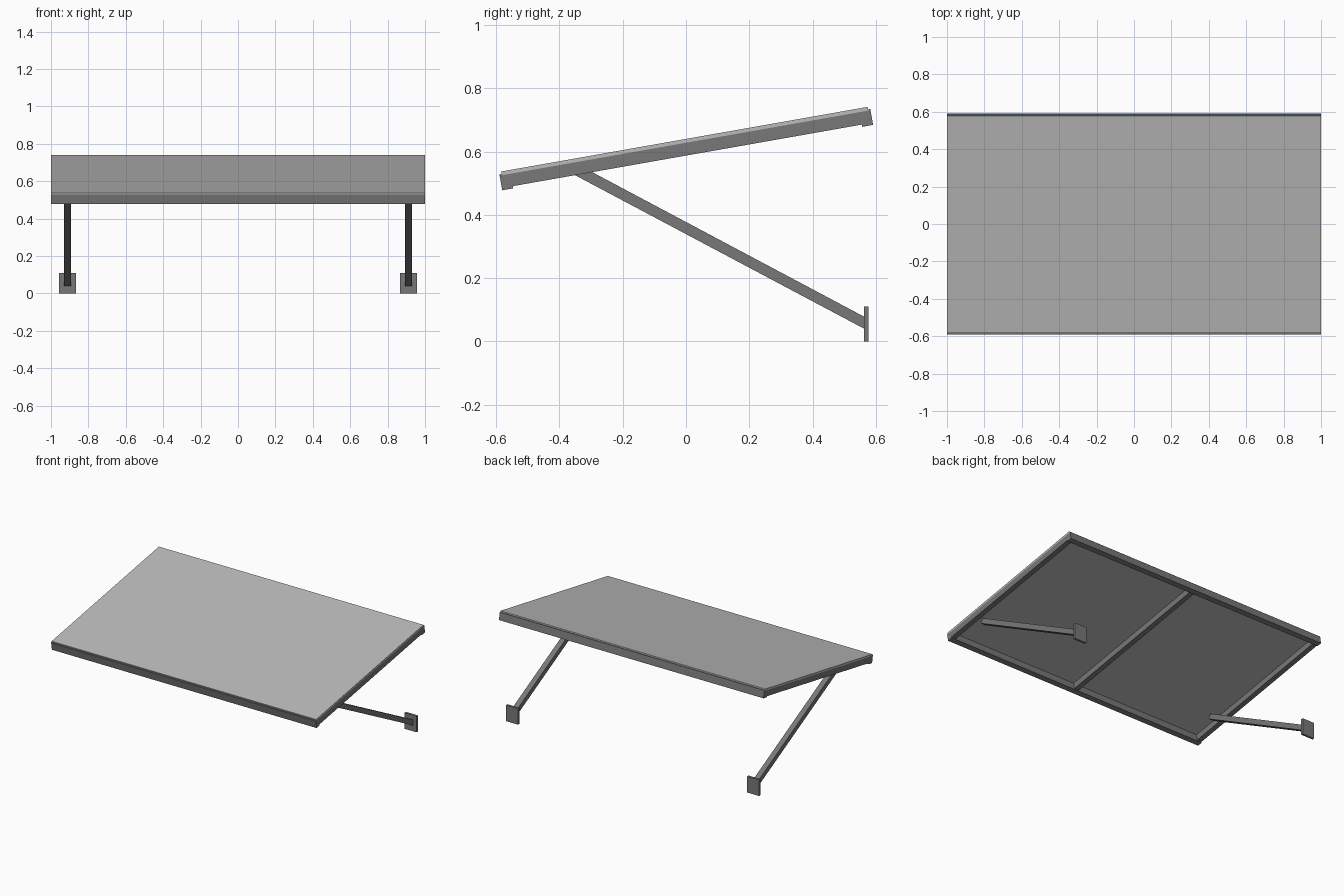
import bpy, bmesh, math
from mathutils import Matrix

if "Cube" in bpy.data.objects:
    bpy.data.objects.remove(bpy.data.objects["Cube"])


def material(name, value):
    m = bpy.data.materials.new(name)
    m.diffuse_color = (value, value, value, 1)
    m.use_nodes = True
    m.node_tree.nodes["Principled BSDF"].inputs["Base Color"].default_value = m.diffuse_color
    return m


PALE = material("pale grey", 0.5)
STEEL = material("steel grey", 0.19)

# Local frame of the tilted top: origin on the upper surface, sloping up to the back
TILT = Matrix.Translation((0, -0.005, 0.639)) @ Matrix.Rotation(math.radians(10), 4, 'X')


def prism(name, outline, x0, x1, mat, matrix=Matrix()):
    """Extrude a (y, z) outline from x0 to x1."""
    bm = bmesh.new()
    face = bm.faces.new([bm.verts.new((x0, y, z)) for y, z in outline])
    ext = bmesh.ops.extrude_face_region(bm, geom=[face])
    verts = [v for v in ext["geom"] if isinstance(v, bmesh.types.BMVert)]
    bmesh.ops.translate(bm, verts=verts, vec=(x1 - x0, 0, 0))
    bmesh.ops.recalc_face_normals(bm, faces=bm.faces)
    me = bpy.data.meshes.new(name)
    bm.to_mesh(me)
    bm.free()
    me.materials.append(mat)
    ob = bpy.data.objects.new(name, me)
    ob.matrix_world = matrix
    bpy.context.collection.objects.link(ob)
    return ob


def box(name, x0, x1, y0, y1, z0, z1, mat, matrix=Matrix()):
    return prism(name, [(y0, z0), (y1, z0), (y1, z1), (y0, z1)], x0, x1, mat, matrix)


# Top sheet
box("top_sheet", -1, 1, -0.588, 0.588, -0.012, 0, PALE, TILT)

# Front and back rails, slightly deeper than the other beams
box("front_rail", -1, 1, -0.595, -0.56, -0.059, -0.008, STEEL, TILT)
box("back_rail", -1, 1, 0.56, 0.595, -0.059, -0.008, STEEL, TILT)

# Side and centre beams
for name, x in (("left_beam", -0.9825), ("centre_beam", 0), ("right_beam", 0.9825)):
    box(name, x - 0.0175, x + 0.0175, -0.57, 0.57, -0.052, -0.012, STEEL, TILT)

# Diagonal struts with wall plates
STRUT = [(-0.352, 0.526), (-0.336, 0.556), (0.565, 0.077), (0.565, 0.039)]
for side, x in (("left", -0.911), ("right", 0.911)):
    prism(side + "_strut", STRUT, x - 0.0185, x + 0.0185, STEEL)
    box(side + "_wall_plate", x - 0.045, x + 0.045, 0.562, 0.577, 0, 0.11, STEEL)
